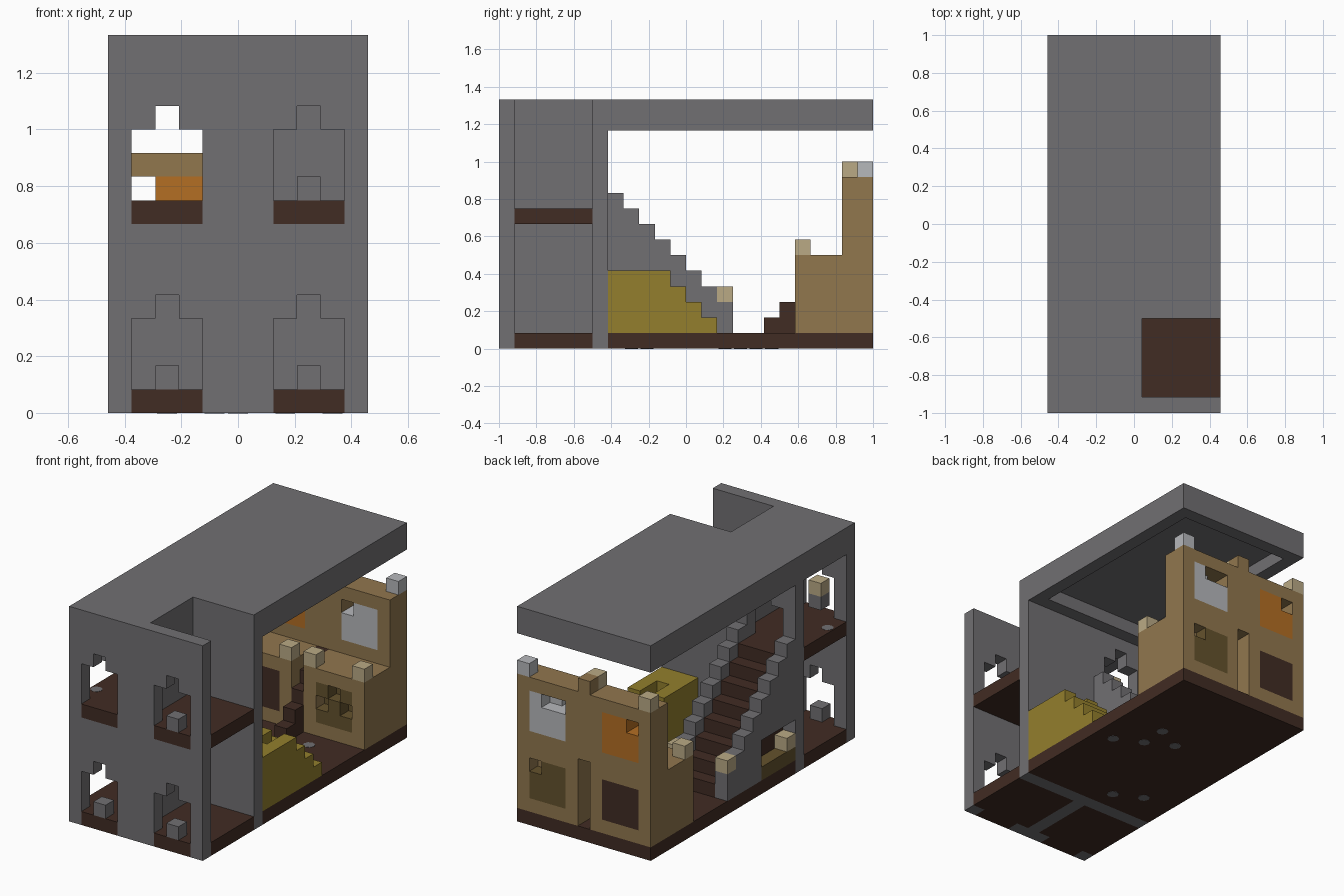
import bpy, bmesh
from mathutils import Matrix, Vector

if "Cube" in bpy.data.objects:
    bpy.data.objects.remove(bpy.data.objects["Cube"])

U = 1 / 12                      # one block
NX, NY, NZ = 11, 24, 16         # size in blocks
COLOURS = {
    "stone_grey": (.165, .16, .17),
    "dark_brown": (.053, .025, .017),
    "tan": (.283, .184, .076),
    "light_tan": (.49, .40, .235),
    "olive": (.292, .212, .026),
    "orange": (.456, .156, .017),
    "light_grey": (.47, .48, .50),
    "umber": (.127, .084, .026),
}
MATS = {}
for name, rgb in COLOURS.items():
    m = bpy.data.materials.new(name)
    m.use_nodes = True
    m.diffuse_color = (*rgb, 1)
    m.node_tree.nodes["Principled BSDF"].inputs["Base Color"].default_value = (*rgb, 1)
    MATS[name] = m

grid = {}                       # block -> (part, colour)


def cells(x, y, z):
    return [(i, j, k) for i in range(*x) for j in range(*y) for k in range(*z)]


def fill(part, colour, x, y, z):
    for c in cells(x, y, z):
        grid[c] = (part, colour)


def cut(x, y, z):
    for c in cells(x, y, z):
        grid.pop(c, None)


def one(part, colour, i, j, k):
    grid[(i, j, k)] = (part, colour)


def paint(colour, x, y, z):
    for c in cells(x, y, z):
        if c in grid:
            grid[c] = (grid[c][0], colour)


def arch(x, y, z):
    """Window three wide with a one-block peak."""
    cut((x, x + 3), y, (z, z + 3))
    cut((x + 1, x + 2), y, (z + 3, z + 4))


# Roof with hollow underside and an open corner
fill("roof", "stone_grey", (0, NX), (0, NY), (14, NZ))
cut((1, 10), (8, 23), (14, 15))
cut((6, NX), (1, 6), (14, NZ))

# Front, inner and dividing walls
fill("front_wall", "stone_grey", (0, NX), (0, 1), (0, NZ))
fill("inner_wall", "stone_grey", (0, NX), (6, 7), (0, NZ))
fill("dividing_wall", "stone_grey", (5, 6), (1, 6), (0, NZ))

# Floors of the front rooms and the hall
for z, part in ((0, "lower_floor"), (8, "upper_floor")):
    for x in ((0, 5), (6, NX)):
        fill(part, "dark_brown", x, (1, 6), (z, z + 1))
fill("hall_floor", "dark_brown", (0, NX), (7, NY), (0, 1))

# Windows with sills and blocks standing in them
for z in (1, 9):
    for x in (1, 7):
        arch(x, (0, 1), z)
        fill("window_sill", "dark_brown", (x, x + 3), (0, 1), (z - 1, z))
        if (x, z) != (1, 9):
            one("window_block", "stone_grey", x + 1, 0, z)
arch(1, (6, 7), 9)
fill("doorway_sill", "dark_brown", (1, 4), (6, 7), (8, 9))
one("room_lamp", "stone_grey", 0, 3, 11)
one("room_lamp", "light_tan", 0, 3, 12)

# Main staircase with stepped stone rails
for j in range(7, 15):
    fill("stair_treads", "dark_brown", (1, 4), (j, j + 1), (1, 16 - j))
    for i in (0, 4):
        fill("stair_rail", "stone_grey", (i, i + 1), (j, j + 1), (1, 17 - j))
for i in (0, 4):
    one("rail_cap", "light_tan", i, 14, 3)
cut((0, 1), (7, 11), (1, 4))
fill("under_stair_bench", "umber", (0, 1), (7, 11), (1, 2))
one("bench_block", "light_tan", 0, 7, 2)

# Low stepped platform
for j in range(7, 14):
    fill("stepped_platform", "olive", (8, NX), (j, j + 1), (1, min(5, 15 - j)))
cut((9, 10), (9, 11), (4, 5))

# Rear keep: low front block and tall back wall
fill("keep", "tan", (0, NX), (19, NY), (1, 6))
fill("keep", "tan", (0, NX), (22, NY), (6, 11))
for x, low, high in ((1, "dark_brown", "orange"), (7, "umber", "light_grey")):
    paint(high, (x, x + 3), (22, NY), (7, 10))
    paint(low, (x, x + 3), (23, NY), (2, 5))
    paint(low, (x, x + 3), (19, 21), (2, 5))
cut((1, 2), (22, NY), (9, 10))
cut((7, 9), (23, NY), (9, 10))
cut((7, 8), (22, 23), (9, 10))
cut((9, 10), (23, NY), (4, 5))
for i, k in ((8, 4), (9, 3), (7, 3)):
    cut((i, i + 1), (19, 20), (k, k + 1))

# Passage, its steps, and the rear door slot
cut((5, 6), (19, NY), (1, 6))
for j in range(17, 22):
    fill("keep_steps", "dark_brown", (5, 6), (j, j + 1), (1, j - 15))

# Battlements
for i in (0, 4, 6, 10):
    one("battlement", "light_tan", i, 19, 6)
one("battlement", "light_tan", 0, 23, 11)
one("battlement", "light_grey", 10, 23, 11)
one("battlement", "light_tan", 5, 22, 11)
one("battlement", "tan", 5, 23, 11)


def build(part):
    """Skin the exposed sides of one part's blocks."""
    bm = bmesh.new()
    verts, slots = {}, []

    def vert(p):
        if p not in verts:
            verts[p] = bm.verts.new(((p[0] - NX / 2) * U, (p[1] - NY / 2) * U, p[2] * U))
        return verts[p]

    for c, (owner, colour) in grid.items():
        if owner != part:
            continue
        if colour not in slots:
            slots.append(colour)
        for axis in range(3):
            a, b = (axis + 1) % 3, (axis + 2) % 3
            for side in (0, 1):
                n = list(c)
                n[axis] += 2 * side - 1
                if tuple(n) in grid:
                    continue
                ring = []
                for da, db in ((0, 0), (1, 0), (1, 1), (0, 1)):
                    p = list(c)
                    p[axis] += side
                    p[a] += da
                    p[b] += db
                    ring.append(vert(tuple(p)))
                f = bm.faces.new(ring if side else ring[::-1])
                f.material_index = slots.index(colour)
    bmesh.ops.dissolve_limit(bm, angle_limit=.01, verts=bm.verts[:], edges=bm.edges[:],
                             delimit={"MATERIAL"})
    finish(bm, part, slots)


def finish(bm, name, slots):
    mesh = bpy.data.meshes.new(name)
    bm.to_mesh(mesh)
    bm.free()
    for s in slots:
        mesh.materials.append(MATS[s])
    bpy.context.scene.collection.objects.link(bpy.data.objects.new(name, mesh))


for part in dict.fromkeys(owner for owner, _ in grid.values()):
    build(part)

# Eight-sided stone inlays passing through the floors
bm = bmesh.new()
for i, j, k in ((9, 14, 0), (7, 15, 0), (7, 17, 0), (5, 16, 0), (4, 8, 0), (2, 9, 0), (0, 2, 8)):
    centre = Vector((i + .5 - NX / 2, j + .5 - NY / 2, k + .5)) * U
    bmesh.ops.create_cone(bm, cap_ends=True, segments=8, radius1=.42 * U, radius2=.42 * U,
                          depth=U + .003, matrix=Matrix.Translation(centre))
finish(bm, "floor_inlays", ["stone_grey"])
